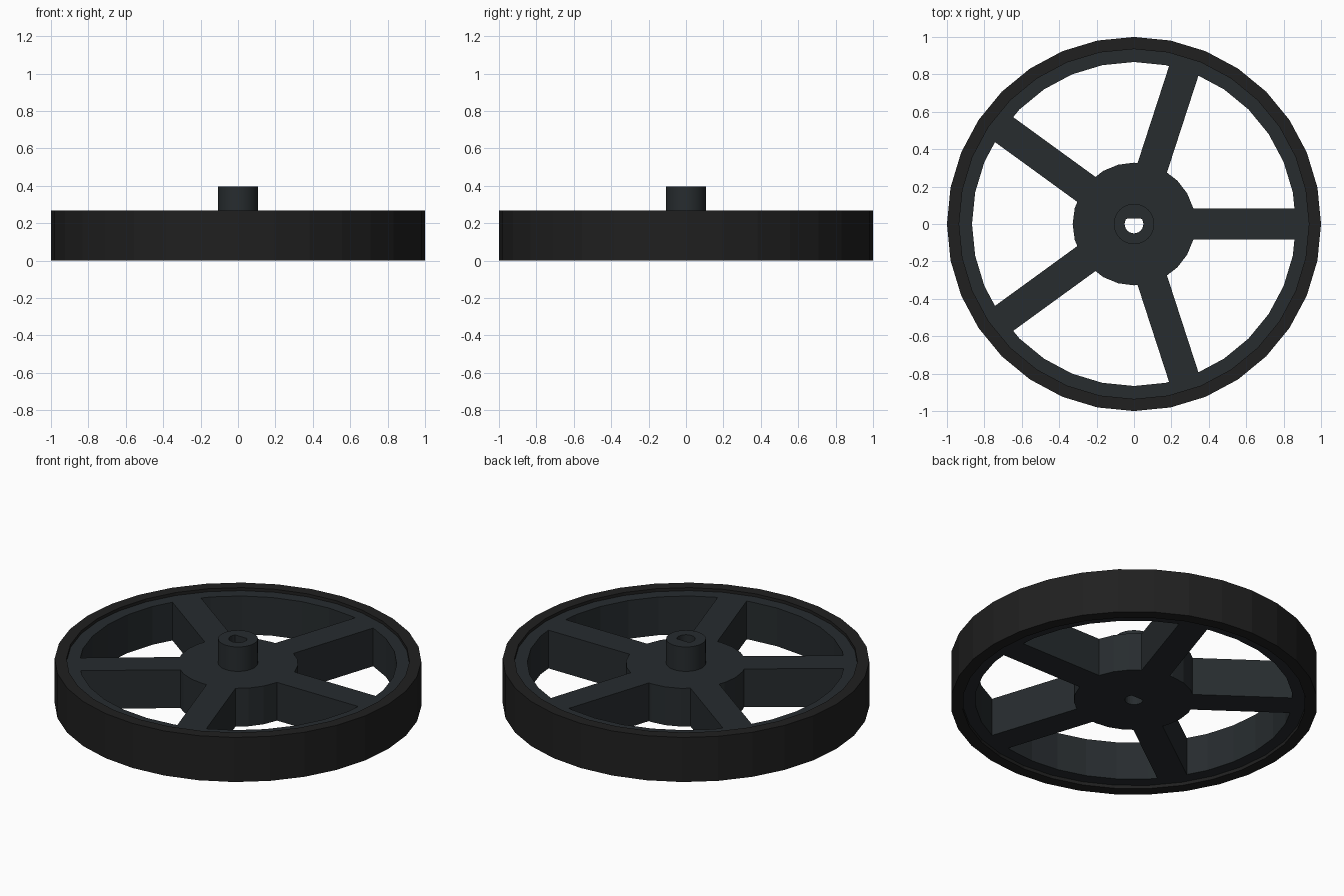
import bpy, bmesh, math
from mathutils import Matrix

if "Cube" in bpy.data.objects:
    bpy.data.objects.remove(bpy.data.objects["Cube"])


def material(name, rgb):
    m = bpy.data.materials.new(name)
    m.diffuse_color = (*rgb, 1.0)
    m.use_nodes = True
    m.node_tree.nodes["Principled BSDF"].inputs["Base Color"].default_value = m.diffuse_color
    return m


RUBBER = material("rubber", (0.014, 0.014, 0.014))
PLASTIC = material("dark_plastic", (0.020, 0.025, 0.028))


def finish(name, bm, mat):
    bmesh.ops.recalc_face_normals(bm, faces=bm.faces)
    me = bpy.data.meshes.new(name)
    bm.to_mesh(me)
    bm.free()
    ob = bpy.data.objects.new(name, me)
    bpy.context.collection.objects.link(ob)
    me.materials.append(mat)
    return ob


def ring(name, r_out, r_in, z0, z1, sides, mat, flat=None):
    """Tube with a round hole, or a D-shaped hole when flat is given."""
    bm = bmesh.new()

    def loop(r, z, cut=None):
        pts = []
        for i in range(sides):
            a = math.tau * i / sides
            y = r * math.sin(a)
            pts.append(bm.verts.new((r * math.cos(a), y if cut is None else min(y, cut), z)))
        return pts

    loops = [loop(r_out, z0), loop(r_out, z1), loop(r_in, z1, flat), loop(r_in, z0, flat)]
    for k in range(4):
        a, b = loops[k], loops[(k + 1) % 4]
        for i in range(sides):
            j = (i + 1) % sides
            bm.faces.new((a[i], a[j], b[j], b[i]))
    return finish(name, bm, mat)


Z0, Z1 = 0.02, 0.25      # wheel body, recessed inside the tyre

# Tyre and inner rim
ring("tyre", 1.0, 0.935, 0.0, 0.268, 32, RUBBER)
ring("inner_rim", 0.935, 0.866, Z0, Z1, 32, PLASTIC)

# Hub disc and raised axle boss, both with the D-shaped bore
ring("hub", 0.328, 0.05, Z0, Z1, 24, PLASTIC, flat=0.03)
boss = ring("axle_boss", 0.108, 0.05, Z1, 0.397, 48, PLASTIC, flat=0.03)
bpy.context.view_layer.objects.active = boss
boss.select_set(True)
bpy.ops.object.shade_smooth_by_angle(angle=math.radians(30))

# Five spokes
R0, R1, WIDTH = 0.315, 0.868, 0.165
for i in range(5):
    bm = bmesh.new()
    m = (Matrix.Rotation(math.tau * i / 5, 4, 'Z')
         @ Matrix.Translation(((R0 + R1) / 2, 0, (Z0 + Z1) / 2))
         @ Matrix.Diagonal((R1 - R0, WIDTH, Z1 - Z0, 1)))
    bmesh.ops.create_cube(bm, size=1, matrix=m)
    finish(f"spoke_{i + 1}", bm, PLASTIC)
